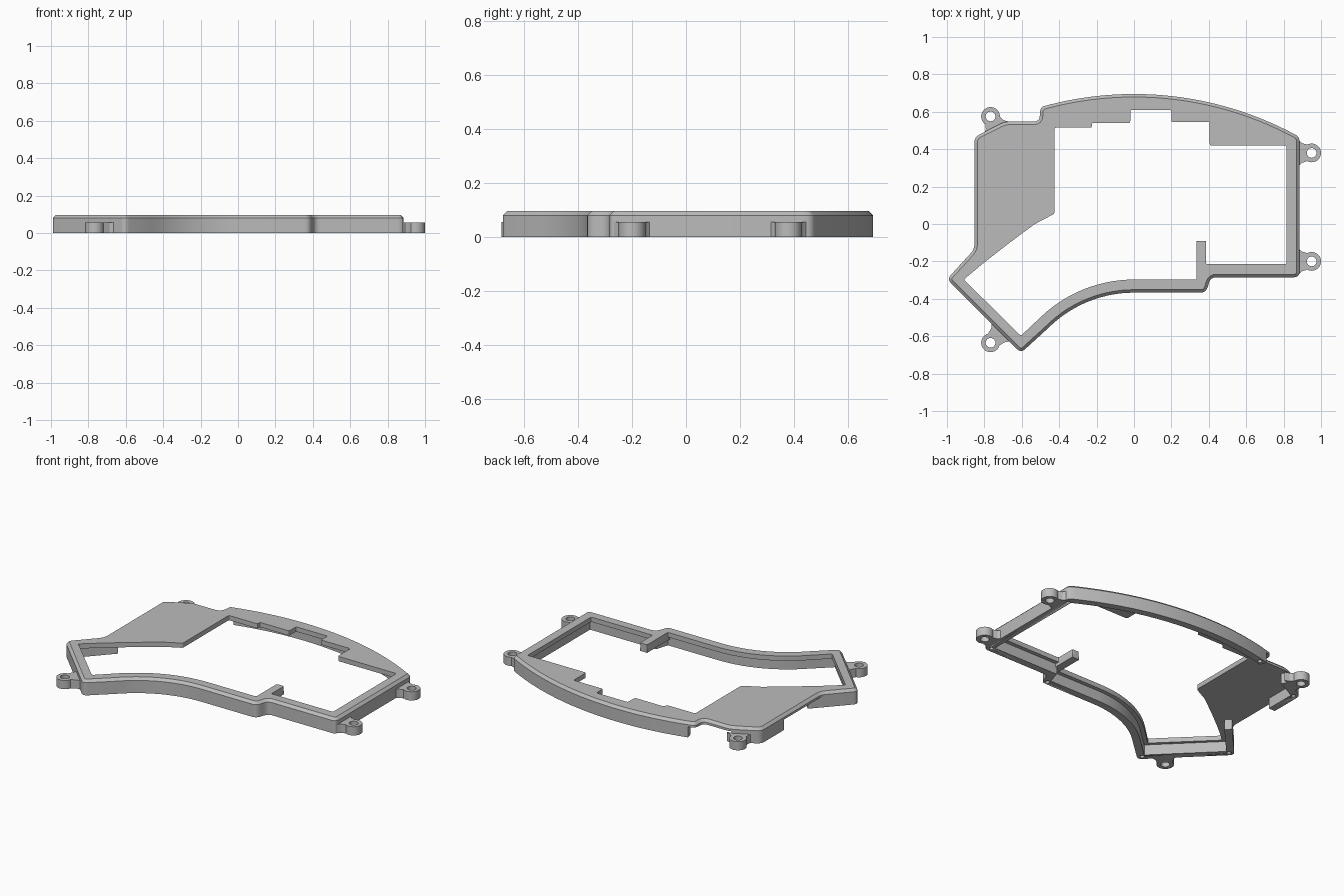
import bpy, bmesh
from math import sin, cos, radians, pi
from mathutils import Vector

cube = bpy.data.objects.get("Cube")
if cube:
    bpy.data.objects.remove(cube, do_unlink=True)

GREY = (0.5, 0.5, 0.5, 1)
mat = bpy.data.materials.new("plain_grey")
mat.use_nodes = True
mat.diffuse_color = GREY
mat.node_tree.nodes["Principled BSDF"].inputs["Base Color"].default_value = GREY

TOP, CHAMFER, UNDER = 0.096, 0.016, 0.066


def arc(cx, cy, r, a0, a1, n):
    return [(cx + r * cos(radians(a0 + (a1 - a0) * i / n)),
             cy + r * sin(radians(a0 + (a1 - a0) * i / n))) for i in range(n + 1)]


def rounded(pts, r, closed=True):
    """Round the sharp corners of a path."""
    pts = [Vector(p) for p in pts]
    out = []
    for i, p in enumerate(pts):
        a, b = pts[i - 1], pts[(i + 1) % len(pts)]
        is_end = not closed and i in (0, len(pts) - 1)
        if is_end or (p - a).angle(b - p) < radians(20):
            out.append(p)
            continue
        s = p + (a - p).normalized() * min(r, (a - p).length * 0.45)
        e = p + (b - p).normalized() * min(r, (b - p).length * 0.45)
        for k in range(5):
            t = k / 4
            out.append(s * (1 - t) ** 2 + p * 2 * t * (1 - t) + e * t * t)
    return out


def inset(pts, d, closed=True):
    """Move a counter-clockwise path to its left by d, with mitred corners."""
    pts = [Vector(p) for p in pts]
    out = []
    for i, p in enumerate(pts):
        u = (p - pts[i - 1]).normalized()
        v = (pts[(i + 1) % len(pts)] - p).normalized()
        if not closed and i == 0:
            u = v
        if not closed and i == len(pts) - 1:
            v = u
        n1, n2 = Vector((-u.y, u.x)), Vector((-v.y, v.x))
        out.append(p + (n1 + n2) * d / (1 + n1.dot(n2)))
    return out


def slab(name, outer, hole, z0, z1, chamfer=0):
    """Upright prism with an optional hole and an optional top chamfer."""
    bm = bmesh.new()

    def ring(pts, z):
        vs = [bm.verts.new((p[0], p[1], z)) for p in pts]
        es = [bm.edges.new((vs[i - 1], vs[i])) for i in range(len(vs))]
        return vs, es

    def bridge(a, b):
        for i in range(len(a)):
            bm.faces.new((a[i - 1], a[i], b[i], b[i - 1]))

    low = ring(outer, z0)
    high = ring(outer, z1 - chamfer)
    bridge(low[0], high[0])
    if chamfer:
        crown = ring(inset(outer, chamfer), z1)
        bridge(high[0], crown[0])
        high = crown
    bottom, top = list(low[1]), list(high[1])
    if hole:
        h0, h1 = ring(hole, z0), ring(hole, z1)
        bridge(h0[0], h1[0])
        bottom += h0[1]
        top += h1[1]
    for edges in (bottom, top):
        bmesh.ops.triangle_fill(bm, use_beauty=True, use_dissolve=False,
                                edges=edges, normal=(0, 0, 1))
    bmesh.ops.recalc_face_normals(bm, faces=bm.faces)
    me = bpy.data.meshes.new(name)
    bm.to_mesh(me)
    bm.free()
    me.materials.append(mat)
    ob = bpy.data.objects.new(name, me)
    bpy.context.collection.objects.link(ob)
    bpy.ops.object.select_all(action='DESELECT')
    ob.select_set(True)
    bpy.context.view_layer.objects.active = ob
    bpy.ops.object.shade_smooth_by_angle(angle=radians(25))
    return ob


# Outer outline pieces, counter-clockwise
back_arc = arc(0, -1.125, 1.82, 60.9, 106, 32)
front = [(-1, -0.295), (-0.605, -0.69)] + arc(0, -1.017, 0.65, 135, 90, 14) + [
    (0.385, -0.367), (0.41, -0.285), (0.885, -0.285)]
left = [(-0.505, 0.548), (-0.69, 0.548), (-0.853, 0.465), (-0.853, -0.135)]
outline = rounded(front + back_arc + left, 0.03)

# Opening with its stepped back edge and the tongue at the front
opening = [(-0.91, -0.297), (-0.605, -0.598)] + arc(0, -1.017, 0.72, 133, 90, 14) + [
    (0.335, -0.297), (0.335, -0.09), (0.385, -0.09), (0.385, -0.215),
    (0.815, -0.215), (0.815, 0.42), (0.405, 0.42), (0.405, 0.545),
    (0.2, 0.545), (0.2, 0.61), (-0.02, 0.61), (-0.02, 0.54),
    (-0.225, 0.54), (-0.225, 0.515), (-0.425, 0.515), (-0.425, 0.055),
    (-0.53, 0), (-0.665, -0.1), (-0.8, -0.205)]
slab("top_plate", outline, rounded(opening, 0.01), UNDER, TOP, CHAMFER)

# Thicker underside of the tongue
slab("tongue", [(0.335, -0.32), (0.385, -0.32), (0.385, -0.09), (0.335, -0.09)],
     None, 0.045, UNDER)


# Walls under the plate, open along the left and at the back notch
def wall(name, path):
    outer = rounded(path, 0.03, closed=False)
    inner = inset(path, 0.045, closed=False)
    return slab(name, outer + inner[::-1], None, 0, UNDER)


arc_end = [p for p in back_arc if p[0] > -0.46]
walls = [wall("main_wall", [(-0.8, -0.077)] + front + arc_end),
         wall("left_corner_wall", [(-0.7, 0.543), (-0.853, 0.465), (-0.853, 0.24)])]

# Blind screw holes in the bottom of the walls
screws = [(0.855, -0.255), (0.855, 0.43), (0.36, -0.344), (-0.607, -0.65),
          (-0.96, -0.297), (-0.42, 0.622), (-0.825, 0.44)]
for x, y in screws:
    cutter = slab("screw_cutter", arc(x, y, 0.013, 0, 345, 23), None, -0.02, 0.05)
    cutter.hide_render = True
    target = walls[1] if x < -0.7 and y > 0 else walls[0]
    mod = target.modifiers.new("screw_hole", 'BOOLEAN')
    mod.operation, mod.object, mod.solver = 'DIFFERENCE', cutter, 'EXACT'
    bpy.context.view_layer.objects.active = target
    bpy.ops.object.modifier_apply(modifier=mod.name)
    bpy.data.objects.remove(cutter, do_unlink=True)


# Mounting ears with a flared neck towards the wall
def ear(name, x, y, angle, reach):
    local = arc(0, 0, 0.05, 60, 300, 24)
    flare = [(0.4, 0.046), (0.7, 0.053), (1, 0.075)]
    local += [(reach * a, -b) for a, b in flare]
    local += [(reach * a, b) for a, b in reversed(flare)]
    c, s = cos(radians(angle)), sin(radians(angle))
    outer = [(x + c * u - s * v, y + s * u + c * v) for u, v in local]
    slab(name, outer, arc(x, y, 0.026, 0, 345, 23), 0, 0.055)


ear("right_back_ear", 0.95, 0.38, 180, 0.075)
ear("right_front_ear", 0.95, -0.2, 180, 0.075)
ear("left_back_ear", -0.767, 0.575, -63, 0.07)
ear("left_front_ear", -0.767, -0.635, 45, 0.085)
